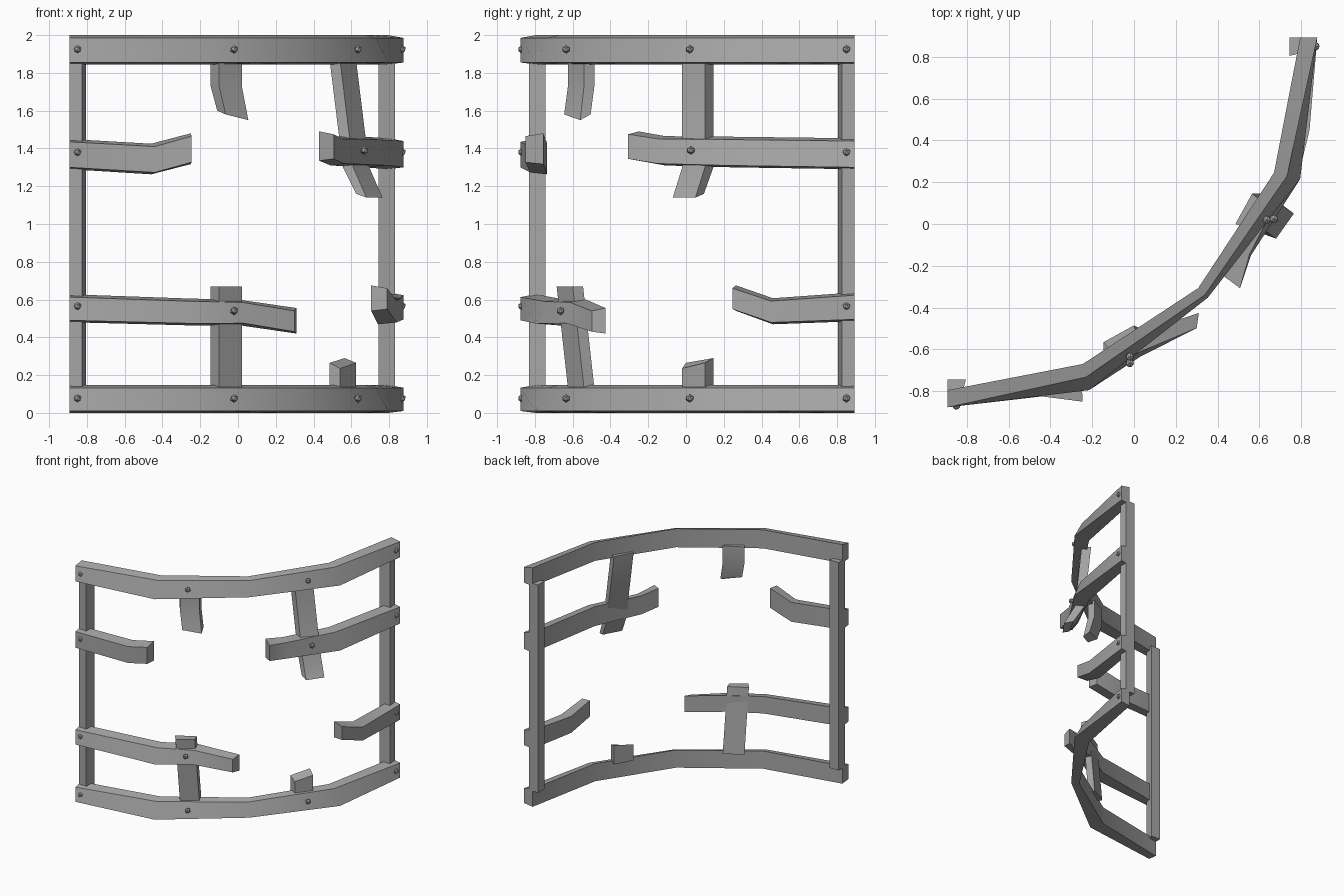
import bpy
import bmesh
import math
from mathutils import Vector

if "Cube" in bpy.data.objects:
    bpy.data.objects.remove(bpy.data.objects["Cube"], do_unlink=True)

metal = bpy.data.materials.new("weathered grey")
metal.use_nodes = True
grey = (0.38, 0.38, 0.38, 1)
metal.diffuse_color = grey
metal.node_tree.nodes["Principled BSDF"].inputs["Base Color"].default_value = grey


def finish(name, bm, smooth):
    bmesh.ops.recalc_face_normals(bm, faces=bm.faces)
    mesh = bpy.data.meshes.new(name)
    bm.to_mesh(mesh)
    bm.free()
    mesh.materials.append(metal)
    obj = bpy.data.objects.new(name, mesh)
    bpy.context.collection.objects.link(obj)
    if smooth:
        bpy.ops.object.select_all(action='DESELECT')
        obj.select_set(True)
        bpy.context.view_layer.objects.active = obj
        bpy.ops.object.shade_smooth_by_angle(angle=math.radians(30))
    return obj


def loft(name, sections, smooth=True):
    """Join four-cornered sections into a closed plank."""
    bm = bmesh.new()
    rings = [[bm.verts.new(corner) for corner in ring] for ring in sections]
    for low, high in zip(rings, rings[1:]):
        for i in range(4):
            j = (i + 1) % 4
            bm.faces.new((low[i], low[j], high[j], high[i]))
    bm.faces.new(rings[0][::-1])
    bm.faces.new(rings[-1])
    return finish(name, bm, smooth)


def flip(point):
    """Swap a plan position across the panel's symmetry plane."""
    return (-point[1], -point[0])


def cut(inner, outer, bottom, top, lean=1.0):
    """Rail section: outer face slightly narrower, its top edge may lean in."""
    rim = Vector(inner).lerp(Vector(outer), lean)
    return [(*inner, bottom), (*inner, top),
            (*rim, top - 0.015), (*outer, bottom + 0.01)]


# plan positions of the bent rails: (inner, outer)
END = ((-0.892, -0.795), (-0.892, -0.877))
BEND = ((-0.245, -0.67), (-0.215, -0.795))
APEX = ((0.307, -0.307), (0.353, -0.353))
FAR_BEND = tuple(map(flip, BEND))
FAR_END = tuple(map(flip, END))

# full rails
for name, bottom, top in (("bottom_rail", 0, 0.148), ("top_rail", 1.845, 2)):
    loft(name, [cut(*END, bottom, top), cut(*BEND, bottom, top, 0.5),
                cut(*APEX, bottom, top, 0.7), cut(*FAR_BEND, bottom, top, 0.5),
                cut(*FAR_END, bottom, top)])

# broken middle rails
loft("lower_long_rail", [
    cut(*END, 0.48, 0.628),
    cut(*BEND, 0.463, 0.605, 0.6),
    cut((0, -0.53), (0.03, -0.635), 0.465, 0.6, 0.8),
    cut((0.31, -0.426), (0.3, -0.498), 0.42, 0.555)])
loft("upper_long_rail", [
    cut(*FAR_END, 1.29, 1.454),
    cut(*FAR_BEND, 1.3, 1.462, 0.6),
    cut((0.49, -0.11), (0.56, -0.15), 1.31, 1.465, 0.9),
    cut((0.43, -0.25), (0.507, -0.307), 1.335, 1.49)])
loft("upper_rail_stub", [
    cut(*END, 1.29, 1.45),
    cut((-0.46, -0.735), (-0.44, -0.825), 1.263, 1.425),
    cut((-0.25, -0.755), (-0.246, -0.85), 1.317, 1.48)])
loft("lower_rail_stub", [
    cut(*FAR_END, 0.485, 0.638),
    cut((0.74, 0.46), (0.84, 0.45), 0.469, 0.607),
    cut((0.705, 0.265), (0.79, 0.245), 0.54, 0.675)])

# end posts
POST = [(-0.892, -0.83), (-0.825, -0.83), (-0.805, -0.745), (-0.892, -0.745)]
for name, plan in (("right_post", POST), ("left_post", list(map(flip, POST)))):
    loft(name, [[(*p, z) for p in plan] for z in (0.13, 1.87)], False)

# broken upright slats
SLAT = [(-0.145, -0.565), (0, -0.485), (0.02, -0.54), (-0.1, -0.625)]
FAR_SLAT = list(map(flip, SLAT))


def level(plan, z, dx=0, dy=0, tilt=(0, 0, 0, 0)):
    return [(x + dx, y + dy, z + t) for (x, y), t in zip(plan, tilt)]


loft("right_slat_lower", [level(SLAT, 0.13), level(SLAT, 0.67, 0, -0.06)])
loft("right_slat_upper", [
    level(SLAT, 1.87), level(SLAT, 1.73),
    level(SLAT, 1.58, 0.035, -0.02, (0.02, 0, -0.03, 0))])
loft("left_slat_lower", [
    level(FAR_SLAT, 0.13),
    level(FAR_SLAT, 0.265, 0, 0, (0.025, 0, -0.03, 0))])
loft("left_slat_upper", [
    level(FAR_SLAT, 1.87), level(FAR_SLAT, 1.3, 0.07),
    level(FAR_SLAT, 1.15, 0.14, -0.05, (0.01, 0.01, -0.01, -0.01))])


# rivets on the outer faces
def rivet(name, plan, z):
    bm = bmesh.new()
    bmesh.ops.create_icosphere(bm, subdivisions=1, radius=0.022)
    bmesh.ops.translate(bm, verts=bm.verts, vec=(*plan, z))
    finish(name, bm, False)


NEAR_END = (-0.85, -0.868)
NEAR_SLAT = (-0.02, -0.635)
for z in (0.077, 0.565, 1.38, 1.925):
    rivet("right_end_rivet", NEAR_END, z)
    rivet("left_end_rivet", flip(NEAR_END), z)
for z in (0.077, 1.925):
    rivet("right_slat_rivet", NEAR_SLAT, z)
    rivet("left_slat_rivet", flip(NEAR_SLAT), z)
rivet("lower_long_rail_rivet", (-0.02, -0.665), 0.54)
rivet("upper_long_rail_rivet", (0.67, 0.025), 1.39)
